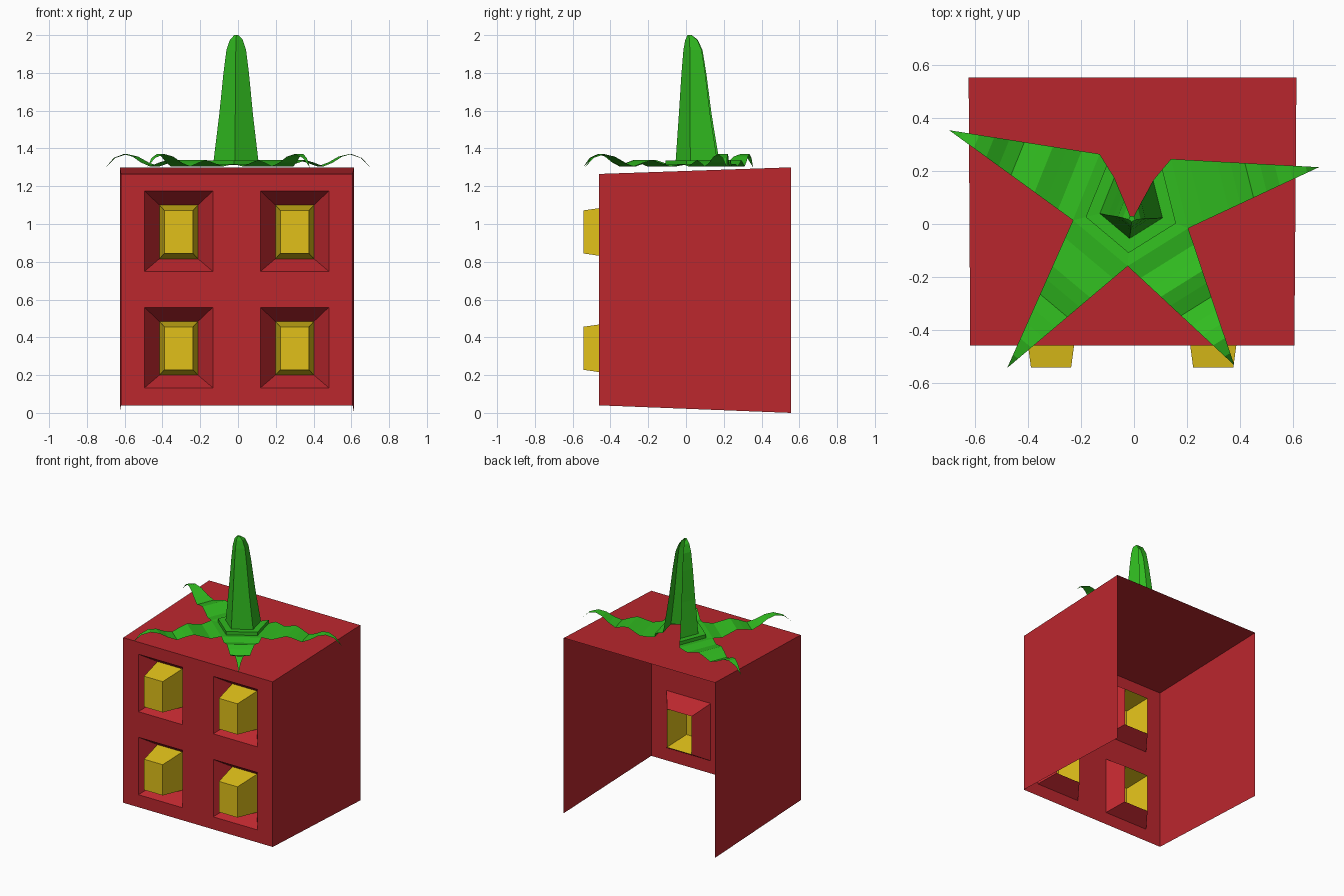
import bpy, bmesh
from math import sin, cos, radians
from mathutils import Vector

if "Cube" in bpy.data.objects:
    bpy.data.objects.remove(bpy.data.objects["Cube"])


def material(name, rgb):
    m = bpy.data.materials.new(name)
    m.diffuse_color = (*rgb, 1)
    m.use_nodes = True
    m.node_tree.nodes["Principled BSDF"].inputs["Base Color"].default_value = m.diffuse_color
    return m


def finish(bm, name, mat):
    bmesh.ops.remove_doubles(bm, verts=bm.verts, dist=0.0005)
    me = bpy.data.meshes.new(name)
    bm.to_mesh(me)
    bm.free()
    me.materials.append(mat)
    ob = bpy.data.objects.new(name, me)
    bpy.context.collection.objects.link(ob)
    return ob


def face(bm, pts):
    bm.faces.new([bm.verts.new(p) for p in pts])


def loft(bm, a, b, closed=True):
    n = len(a)
    for i in range(n if closed else n - 1):
        j = (i + 1) % n
        face(bm, [a[i], a[j], b[j], b[i]])


def rect(x, y, z, hx, hz):
    return [(x - hx, y, z - hz), (x + hx, y, z - hz),
            (x + hx, y, z + hz), (x - hx, y, z + hz)]


red = material("red", (0.5, 0.02, 0.027))
yellow = material("yellow", (0.75, 0.53, 0.01))
green = material("green", (0.03, 0.5, 0.014))

FRONT, BACK, DEEP = -0.46, 0.555, -0.35
window_centres = [(x, z) for x in (-0.314, 0.300) for z in (0.346, 0.962)]

# Front wall: a 5 x 5 grid with the four window cells left open
bm = bmesh.new()
xs = [-0.62, -0.495, -0.133, 0.119, 0.481, 0.607]
zs = [0.04, 0.133, 0.559, 0.749, 1.175, 1.265]
for i in range(5):
    for k in range(5):
        if i % 2 and k % 2:
            continue
        face(bm, [(xs[i], FRONT, zs[k]), (xs[i + 1], FRONT, zs[k]),
                  (xs[i + 1], FRONT, zs[k + 1]), (xs[i], FRONT, zs[k + 1])])
# Sloped window recesses
for x, z in window_centres:
    loft(bm, rect(x, FRONT, z, 0.181, 0.213), rect(x, DEEP, z - 0.004, 0.102, 0.142))
# Side walls and roof; the back and the bottom are open
f = [(xs[0], FRONT, zs[0]), (xs[0], FRONT, zs[-1]), (xs[-1], FRONT, zs[-1]), (xs[-1], FRONT, zs[0])]
b = [(-0.626, BACK, 0), (-0.626, BACK, 1.3), (0.615, BACK, 1.3), (0.615, BACK, 0)]
loft(bm, f, b, closed=False)
finish(bm, "body", red)

# Tapered window blocks standing out of the recesses, open inside
bm = bmesh.new()
for x, z in window_centres:
    tip = rect(x, -0.543, z - 0.004, 0.076, 0.114)
    loft(bm, rect(x, DEEP, z - 0.004, 0.102, 0.142), tip)
    face(bm, tip)
finish(bm, "windows", yellow)


# Five-sided rings, from the back-left corner round the front to the back-right
def ring(r, z, cy=0.07):
    return [Vector((-0.008 + r * cos(radians(a)), cy + r * sin(radians(a)), z))
            for a in (122, 194, 266, 338, 410)]


# Stem: the side facing back is missing
bm = bmesh.new()
stem = [ring(*p) for p in [(0.125, 1.335, 0.07), (0.094, 1.58, 0.056), (0.071, 1.8, 0.047),
                           (0.055, 1.92, 0.041), (0.036, 1.975, 0.032), (0.012, 2.0, 0.02)]]
for lo, hi in zip(stem, stem[1:]):
    loft(bm, lo, hi, closed=False)
face(bm, stem[-1])
finish(bm, "stem", green)

# Collar around the stem and four wavy leaves, the rear leaf is missing
bm = bmesh.new()
collar = [ring(0.23, 1.317), ring(0.18, 1.312), ring(0.18, 1.337), ring(0.125, 1.335)]
for lo, hi in zip(collar, collar[1:]):
    loft(bm, lo, hi, closed=False)
tips = [(-0.70, 0.355), (-0.48, -0.545), (0.38, -0.535), (0.70, 0.215)]
wave = [(0, 1.317), (0.12, 1.305), (0.22, 1.322), (0.31, 1.338), (0.4, 1.325), (0.5, 1.305),
        (0.6, 1.325), (0.7, 1.357), (0.8, 1.37), (0.91, 1.35), (1, 1.3)]
for i, (tx, ty) in enumerate(tips):
    tip = Vector((tx, ty, 0))
    rows = []
    for t, z in wave:
        row = [p.lerp(tip, t) for p in collar[0][i:i + 2]]
        for p in row:
            p.z = z
        rows.append(row)
    for inner, outer in zip(rows[:-2], rows[1:-1]):
        loft(bm, outer, inner, closed=False)
    face(bm, [rows[-1][0], rows[-2][1], rows[-2][0]])
finish(bm, "leaves", green)
